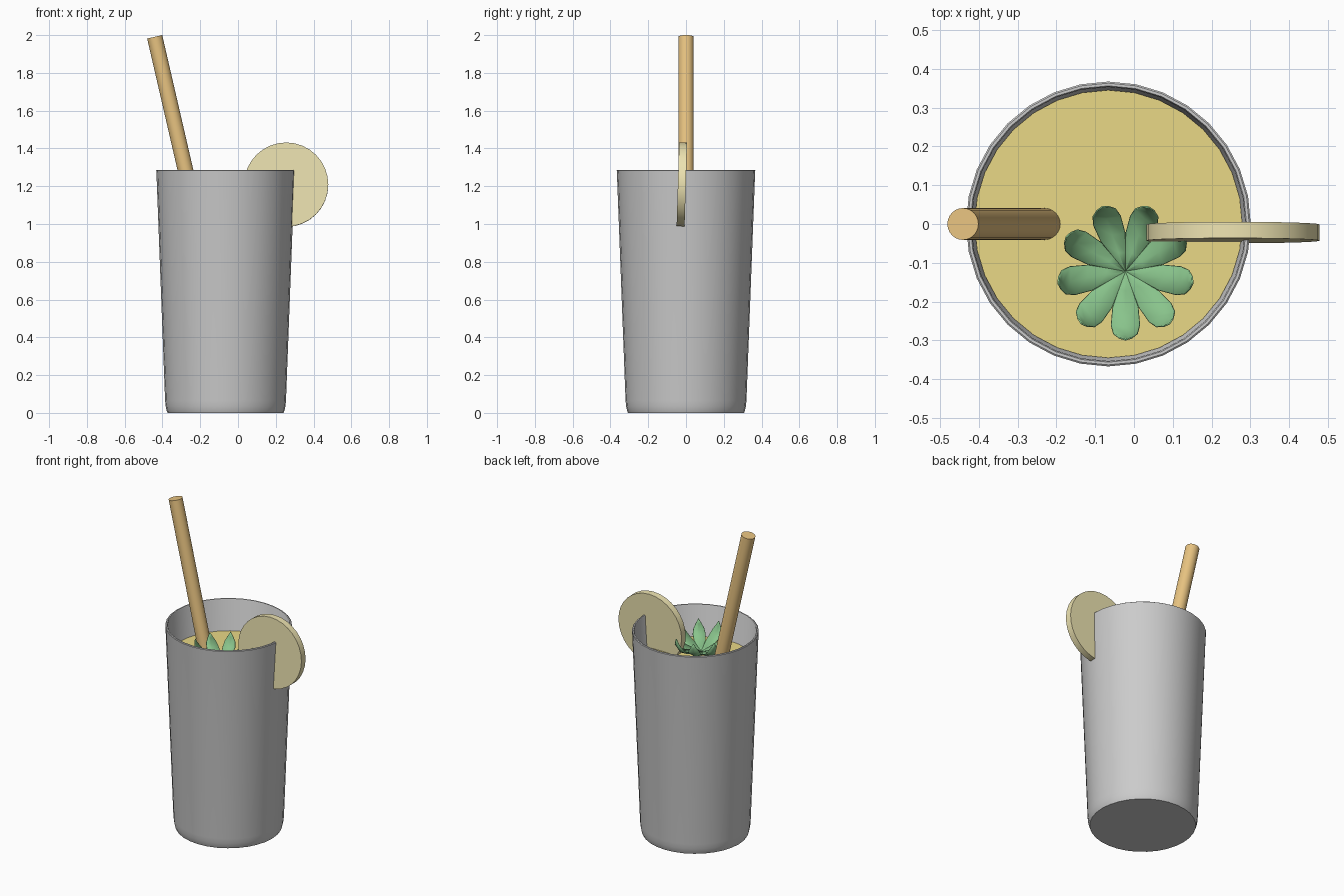
import bpy, bmesh, math
from mathutils import Vector, Matrix

if "Cube" in bpy.data.objects:
    bpy.data.objects.remove(bpy.data.objects["Cube"])

CX = -0.066      # glass axis
LIQ = 1.085      # liquid level


def finish(bm, name, color=None, angle=35):
    bmesh.ops.recalc_face_normals(bm, faces=bm.faces[:])
    me = bpy.data.meshes.new(name)
    bm.to_mesh(me)
    bm.free()
    ob = bpy.data.objects.new(name, me)
    bpy.context.collection.objects.link(ob)
    for p in me.polygons:
        p.use_smooth = True
    me.set_sharp_from_angle(angle=math.radians(angle))
    if color:
        mat = bpy.data.materials.new(name + "_colour")
        mat.diffuse_color = (*color, 1)
        mat.use_nodes = True
        mat.node_tree.nodes["Principled BSDF"].inputs["Base Color"].default_value = mat.diffuse_color
        me.materials.append(mat)
    return ob


def lathe(profile, name, color=None, sides=32):
    """Revolve (radius, z) points; radius 0 ends close the shape."""
    bm = bmesh.new()
    rings = []
    for r, z in profile:
        n = 1 if r == 0 else sides
        rings.append([bm.verts.new((CX + r * math.cos(2 * math.pi * i / sides),
                                    r * math.sin(2 * math.pi * i / sides), z))
                      for i in range(n)])
    for a, b in zip(rings, rings[1:]):
        for i in range(sides):
            j = (i + 1) % sides
            quad = [a[i % len(a)], a[j % len(a)], b[j % len(b)], b[i % len(b)]]
            bm.faces.new(list(dict.fromkeys(quad)))
    return finish(bm, name, color)


def rod(p0, p1, radius, sides, name, color):
    """Capped cylinder between two points."""
    p0, p1 = Vector(p0), Vector(p1)
    d = p1 - p0
    m = Matrix.Translation((p0 + p1) / 2) @ d.to_track_quat('Z', 'Y').to_matrix().to_4x4()
    bm = bmesh.new()
    bmesh.ops.create_cone(bm, cap_ends=True, segments=sides, radius1=radius,
                          radius2=radius, depth=d.length, matrix=m)
    return finish(bm, name, color)


# Tumbler with thin wall and rounded foot
lathe([(0, 0), (0.307, 0), (0.312, 0.012), (0.317, 0.035), (0.32, 0.065),
       (0.366, 1.275), (0.367, 1.283), (0.363, 1.286), (0.356, 1.286),
       (0.353, 1.28), (0.308, 0.075), (0.295, 0.05), (0, 0.05)], "glass")

# Drink filling the tumbler
lathe([(0, 0.051), (0.295, 0.051), (0.308, 0.077), (0.345, LIQ), (0, LIQ)],
      "drink", (0.82, 0.69, 0.24))

# Leaning straw
rod((0.0, 0, 0.08), (-0.441, 0, 1.991), 0.041, 24, "straw", (0.81, 0.55, 0.22))

# Citrus slice on the rim, slightly tilted
n = Vector((0, 1, -0.03)).normalized() * 0.021
c = Vector((0.255, -0.022, 1.208))
rod(c - n, c + n, 0.223, 32, "citrus_slice", (0.85, 0.77, 0.44))

# Leaf rosette: nine creased leaves curling upward (radius, z, half width, edge lift)
LEAF = [(0.0, 1.092, 0.001, 0.0), (0.05, 1.094, 0.017, 0.008),
        (0.10, 1.103, 0.033, 0.014), (0.145, 1.125, 0.037, 0.014),
        (0.165, 1.155, 0.031, 0.010), (0.174, 1.187, 0.016, 0.005),
        (0.176, 1.218, 0.001, 0.0)]
bm = bmesh.new()
for k in range(9):
    t = math.radians(-90 + 40 * k)
    out = Vector((math.cos(t), math.sin(t), 0))
    side = Vector((-math.sin(t), math.cos(t), 0))
    base = Vector((-0.022, -0.122, 0))
    rows = []
    for r, z, w, lift in LEAF:
        mid = base + out * r + Vector((0, 0, z))
        edge = mid + Vector((0, 0, lift)) - out * lift * 0.5
        rows.append([bm.verts.new(edge - side * w), bm.verts.new(mid),
                     bm.verts.new(edge + side * w)])
    for a, b in zip(rows, rows[1:]):
        for i in (0, 1):
            bm.faces.new((a[i], a[i + 1], b[i + 1], b[i]))
leaves = finish(bm, "leaf_sprig", (0.25, 0.55, 0.26), 50)
sol = leaves.modifiers.new("thickness", 'SOLIDIFY')
sol.thickness = 0.004
sol.offset = 0
